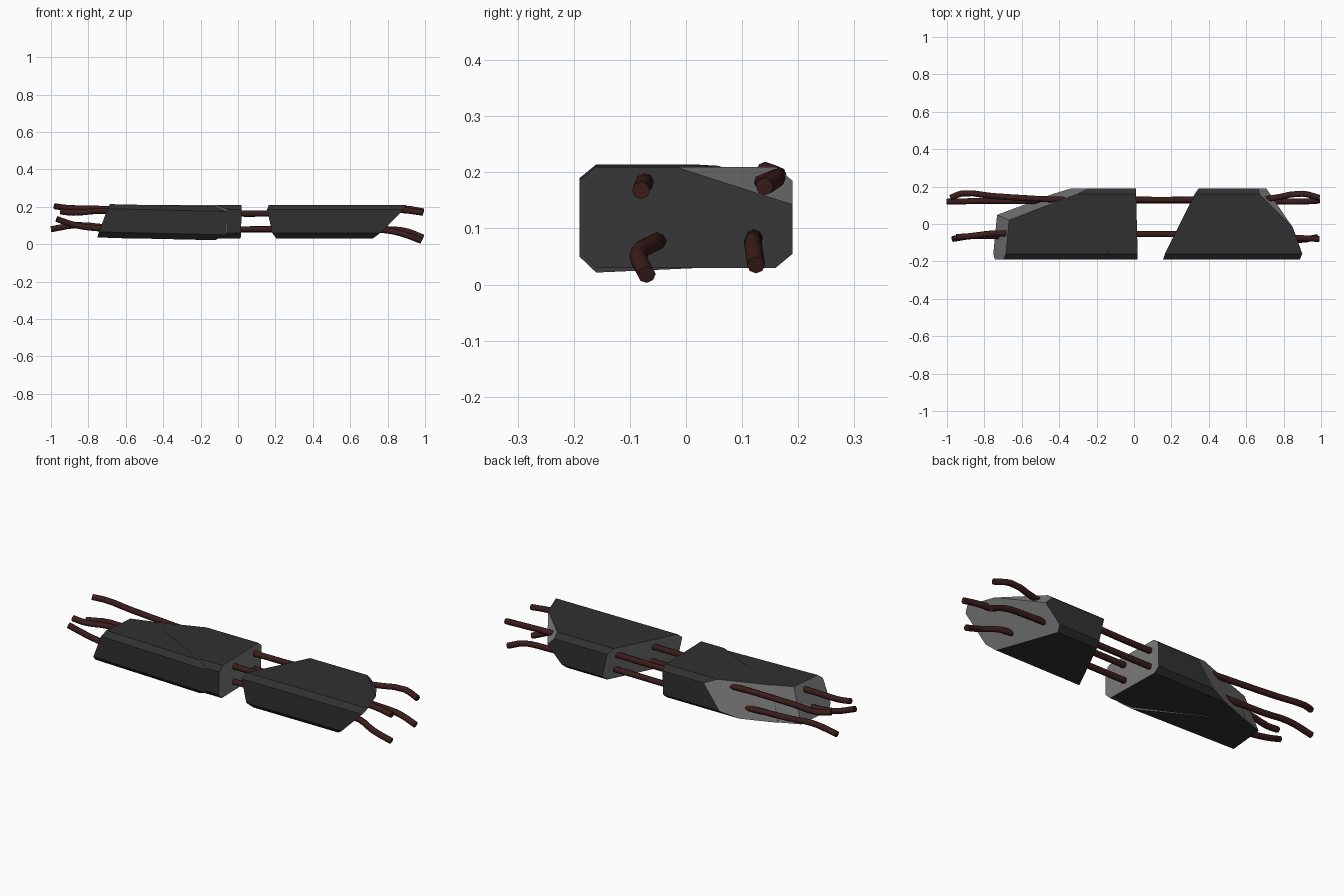
import bpy, bmesh
from math import radians
from mathutils import Vector, Matrix

if "Cube" in bpy.data.objects:
    bpy.data.objects.remove(bpy.data.objects["Cube"])


def material(name, r, g, b):
    m = bpy.data.materials.new(name)
    m.diffuse_color = (r, g, b, 1)
    m.use_nodes = True
    m.node_tree.nodes["Principled BSDF"].inputs["Base Color"].default_value = m.diffuse_color
    return m


OUTER = material("dark_concrete", 0.03, 0.03, 0.03)
BROKEN = material("broken_concrete", 0.19, 0.19, 0.19)
RUST = material("rusty_steel", 0.045, 0.012, 0.012)

# Chamfered beam cross-section (y, z)
SECTION = [(-.19, .06), (-.16, .03), (.16, .03), (.19, .055),
           (.19, .185), (.16, .21), (-.16, .21), (-.19, .185)]


def chunk(name, x0, x1, cuts, inside, tilt=0):
    """Extrude the beam section, then slice off broken ends with planes."""
    bm = bmesh.new()
    ends = [[bm.verts.new((x, y, z)) for y, z in SECTION] for x in (x0, x1)]
    for i in range(8):
        j = (i + 1) % 8
        bm.faces.new((ends[0][i], ends[0][j], ends[1][j], ends[1][i]))
    for e in ends:
        bm.faces.new(e)
    inside = Vector(inside)
    for a, b, c in cuts:
        a, b, c = Vector(a), Vector(b), Vector(c)
        n = (b - a).cross(c - a).normalized()
        if n.dot(inside - a) > 0:
            n = -n
        bmesh.ops.bisect_plane(bm, geom=bm.verts[:] + bm.edges[:] + bm.faces[:],
                               plane_co=a, plane_no=n, clear_outer=True)
        rim = [e for e in bm.edges if e.is_boundary]
        if rim:
            for f in bmesh.ops.contextual_create(bm, geom=rim)["faces"]:
                f.material_index = 1
    bmesh.ops.recalc_face_normals(bm, faces=bm.faces[:])
    if tilt:
        bmesh.ops.rotate(bm, verts=bm.verts[:], cent=(-.5, 0, .12),
                         matrix=Matrix.Rotation(tilt, 3, 'Y'))
    me = bpy.data.meshes.new(name)
    bm.to_mesh(me)
    bm.free()
    me.materials.append(OUTER)
    me.materials.append(BROKEN)
    ob = bpy.data.objects.new(name, me)
    bpy.context.collection.objects.link(ob)


# Right piece: slanted inner end, undercut outer end, chipped back corner
chunk("right_beam_piece", -.2, 1.4, [
    [(.15, -.19, .21), (.34, .19, .21), (.19, -.19, .03)],
    [(.90, -.16, .21), (.85, -.02, .21), (.72, -.16, .03)],
    [(.85, -.02, .21), (.70, .19, .15), (.66, .17, .21)],
], (.5, 0, .12))

# Left piece, split in two by a diagonal crack
crack = [(-.38, -.03, .21), (-.07, -.185, .21), (-.38, -.03, .03)]
slant = [(-.66, .025, .21), (-.25, .18, .21), (-.70, .06, .03)]
inner_end = [(.02, -.19, .2), (.01, .19, .2), (.015, -.19, .03)]
chunk("left_beam_piece", -1.2, .4, [slant, inner_end, crack], (-.15, .05, .12))
chunk("left_beam_fragment", -1.2, .4, [
    [(-.69, -.19, .21), (-.67, .02, .21), (-.735, 0, .03)],
    slant, inner_end, crack,
], (-.5, -.1, .12), radians(1.3))


def rebar(name, points):
    cu = bpy.data.curves.new(name, 'CURVE')
    cu.dimensions = '3D'
    cu.bevel_depth = .016
    cu.bevel_resolution = 2
    cu.resolution_u = 3
    cu.use_fill_caps = True
    sp = cu.splines.new('BEZIER')
    sp.bezier_points.add(len(points) - 1)
    for bp, p in zip(sp.bezier_points, points):
        bp.co = p
        bp.handle_left_type = bp.handle_right_type = 'AUTO'
    cu.materials.append(RUST)
    ob = bpy.data.objects.new(name, cu)
    bpy.context.collection.objects.link(ob)


# Four reinforcing rods, straight inside and bent at the tips
rebar("upper_back_rod", [
    (-.98, .14, .203), (-.92, .163, .195), (-.76, .15, .19), (-.4, .13, .18),
    (-.1, .13, .165), (.3, .13, .165), (.72, .135, .18), (.90, .162, .19), (.99, .14, .175)])
rebar("lower_back_rod", [
    (-1, .12, .08), (-.86, .122, .102), (-.7, .122, .09), (-.1, .125, .08),
    (.3, .125, .08), (.80, .12, .08), (.9, .12, .07), (.99, .125, .035)])
rebar("upper_front_rod", [
    (-.95, -.07, .175), (-.88, -.065, .168), (-.75, -.05, .178), (-.6, -.055, .175),
    (-.1, -.055, .165), (.3, -.055, .165), (.75, -.07, .18), (.88, -.075, .182), (.99, -.08, .168)])
rebar("lower_front_rod", [
    (-.97, -.08, .135), (-.87, -.065, .102), (-.75, -.065, .085), (-.1, -.055, .08),
    (.3, -.055, .08), (.78, -.055, .075), (.88, -.085, .055), (.98, -.07, .018)])
